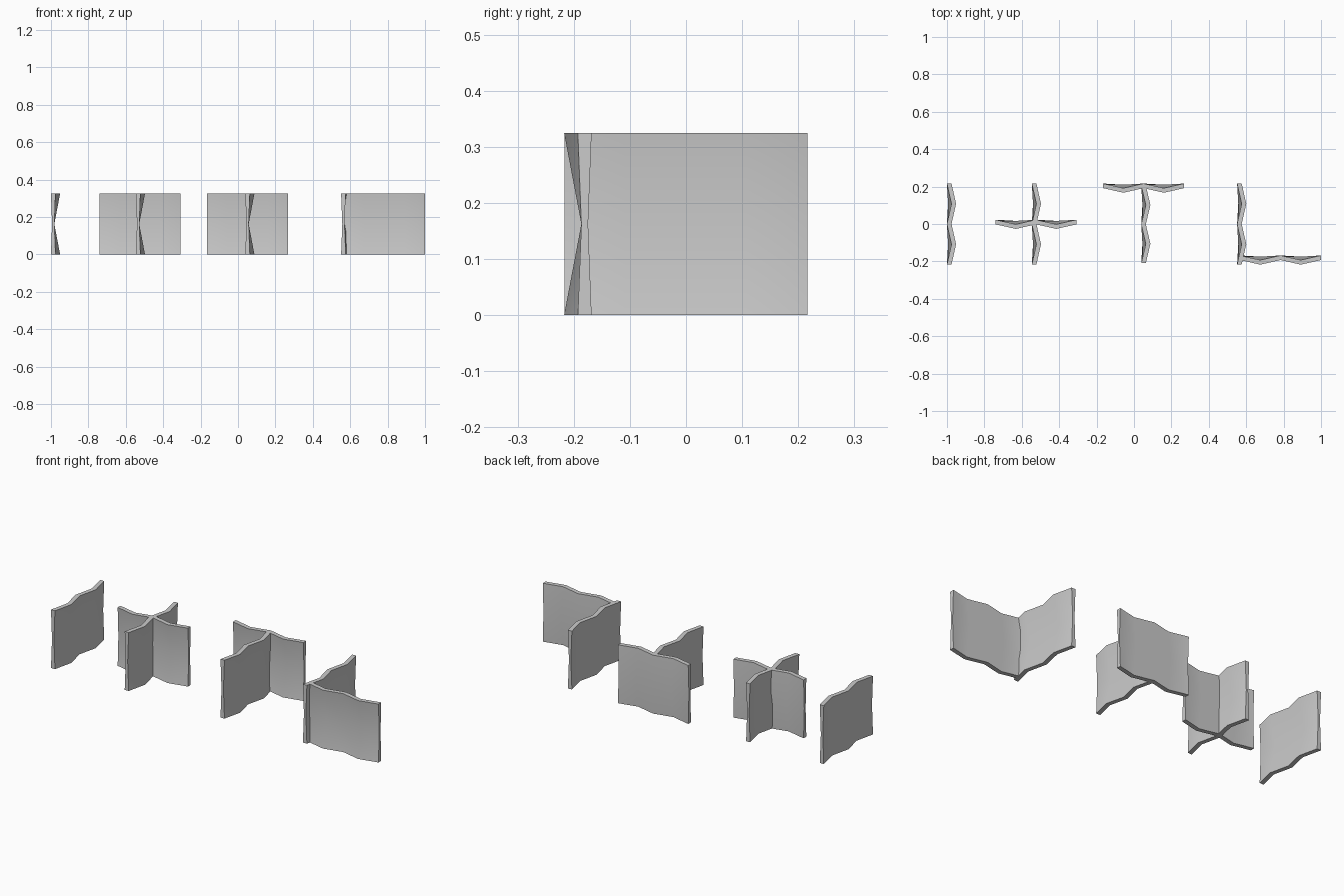
import bpy, bmesh, math
from mathutils import Matrix

if "Cube" in bpy.data.objects:
    bpy.data.objects.remove(bpy.data.objects["Cube"])

H, L = 0.325, 0.433          # panel height and length
T, WAIST = 0.0245, 0.012     # thickness at the rims and at mid height
BULGE = 0.0245               # sideways zigzag at the rims


def wall(name, x, y, turn=0.0, length=L):
    """Folded panel: zigzag rims, straight pinched waist. (x, y) is the middle of its end caps."""
    bm = bmesh.new()
    rows = []
    for z, thick, bulge in ((0, T, BULGE), (H / 2, WAIST, 0), (H, T, BULGE)):
        offs = [bulge * (i % 2) for i in range(5)]
        ys = [length * (i / 4 - 0.5) for i in range(5)]
        left = [bm.verts.new((o - thick / 2, v, z)) for o, v in zip(offs, ys)]
        right = [bm.verts.new((o + thick / 2, v, z)) for o, v in zip(offs, ys)]
        rows.append((left, right))
    # side faces and end caps
    for (l0, r0), (l1, r1) in zip(rows, rows[1:]):
        loop0, loop1 = l0 + r0[::-1], l1 + r1[::-1]
        for i in range(10):
            j = (i + 1) % 10
            bm.faces.new((loop0[i], loop0[j], loop1[j], loop1[i]))
    # bottom and top rims
    for l, r in (rows[0], rows[2]):
        for i in range(4):
            bm.faces.new((l[i], l[i + 1], r[i + 1], r[i]))
    bmesh.ops.recalc_face_normals(bm, faces=bm.faces)
    bm.transform(Matrix.Translation((x, y, 0)) @ Matrix.Rotation(turn, 4, 'Z'))
    mesh = bpy.data.meshes.new(name)
    bm.to_mesh(mesh)
    bm.free()
    ob = bpy.data.objects.new(name, mesh)
    bpy.context.collection.objects.link(ob)
    bpy.ops.object.select_all(action='DESELECT')
    ob.select_set(True)
    bpy.context.view_layer.objects.active = ob
    bpy.ops.object.shade_smooth_by_angle(angle=math.radians(30))
    return ob


ACROSS = -math.pi / 2        # turned panels bulge toward the front

# single straight wall
wall("straight_wall", -0.988, 0)

# cross junction
wall("cross_wall_long", -0.534, 0)
wall("cross_wall_across", -0.5235, 0.0105, ACROSS)

# T junction
wall("tee_wall_stem", 0.051, -0.002, 0, 0.415)
wall("tee_wall_across", 0.0515, 0.204, ACROSS)

# corner junction
wall("corner_wall_side", 0.5635, 0)
wall("corner_wall_front", 0.7835, -0.1805, ACROSS)
